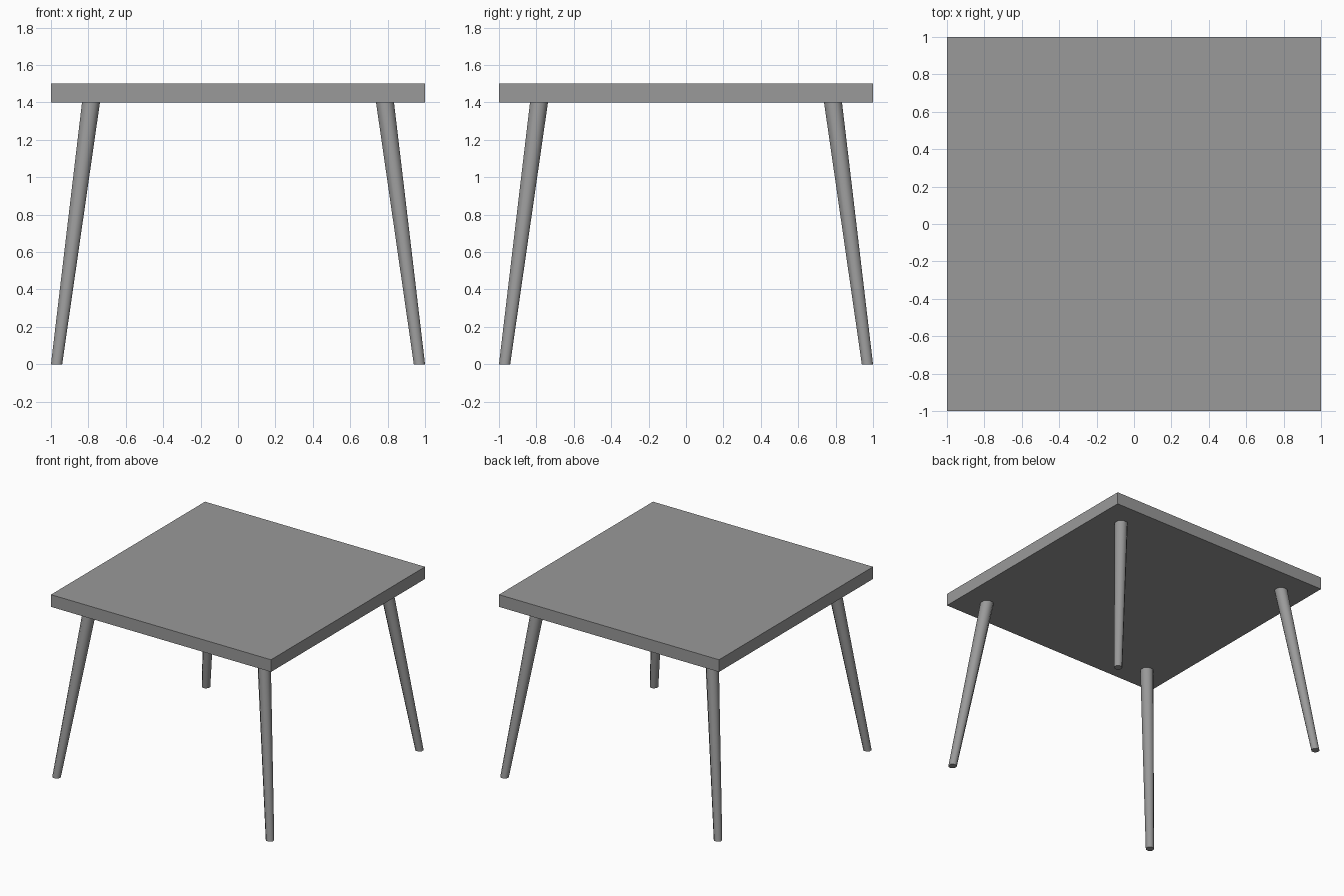
import bpy, bmesh
from math import sin, cos, pi

if "Cube" in bpy.data.objects:
    bpy.data.objects.remove(bpy.data.objects["Cube"])

SIDES = 8

# Dark grey finish shared by all parts
grey = bpy.data.materials.new("dark_grey")
grey.diffuse_color = (0.32, 0.32, 0.32, 1)
grey.use_nodes = True
grey.node_tree.nodes["Principled BSDF"].inputs["Base Color"].default_value = grey.diffuse_color

# Tabletop: flat square slab
bpy.ops.mesh.primitive_cube_add(size=1, location=(0, 0, 1.45))
top = bpy.context.object
top.name = "tabletop"
top.scale = (2, 2, 0.1)
bpy.ops.object.transform_apply(location=False, rotation=False, scale=True)
top.data.materials.append(grey)


def add_leg(name, sx, sy):
    """Tapered, splayed octagonal leg with level ends and flats facing the axes."""
    bm = bmesh.new()
    rings = []
    for offset, half_width, z in ((0.97, 0.03, 0.0), (0.786, 0.048, 1.4)):
        radius = half_width / cos(pi / SIDES)
        rings.append([bm.verts.new((sx * offset + radius * cos(2 * pi * (i + 0.5) / SIDES),
                                    sy * offset + radius * sin(2 * pi * (i + 0.5) / SIDES), z))
                      for i in range(SIDES)])
    low, high = rings
    for i in range(SIDES):
        j = (i + 1) % SIDES
        bm.faces.new((low[i], low[j], high[j], high[i]))
    bm.faces.new(low[::-1])
    bm.faces.new(high)
    mesh = bpy.data.meshes.new(name)
    bm.to_mesh(mesh)
    bm.free()
    mesh.materials.append(grey)
    leg = bpy.data.objects.new(name, mesh)
    bpy.context.collection.objects.link(leg)
    # Smooth sides, sharp ends
    bpy.ops.object.select_all(action='DESELECT')
    leg.select_set(True)
    bpy.context.view_layer.objects.active = leg
    bpy.ops.object.shade_smooth_by_angle(angle=1.0)


# Four legs
for depth, sy in (("front", -1), ("back", 1)):
    for side, sx in (("left", -1), ("right", 1)):
        add_leg(f"{depth}_{side}_leg", sx, sy)
